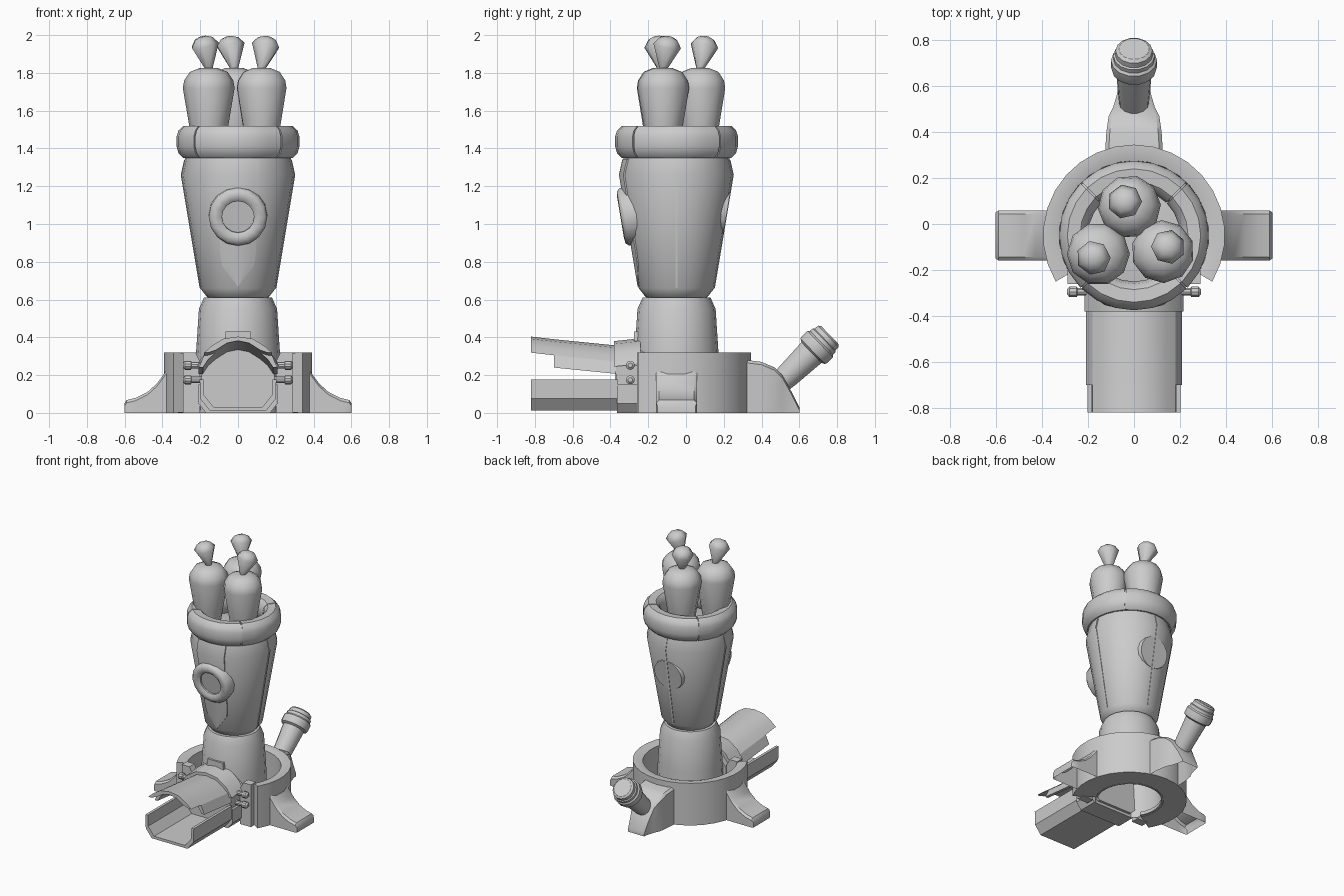
import bpy, bmesh
from math import radians, sin, cos, sqrt

if "Cube" in bpy.data.objects:
    bpy.data.objects.remove(bpy.data.objects["Cube"])

CY = -0.05  # y of the main vertical axis


def make(name, verts, faces, loc=(0, 0, 0), rot=(0, 0, 0), angle=35):
    me = bpy.data.meshes.new(name)
    me.from_pydata(verts, [], faces)
    bm = bmesh.new()
    bm.from_mesh(me)
    bmesh.ops.recalc_face_normals(bm, faces=bm.faces)
    bm.to_mesh(me)
    bm.free()
    me.shade_smooth()
    me.set_sharp_from_angle(angle=radians(angle))
    ob = bpy.data.objects.new(name, me)
    ob.location = loc
    ob.rotation_euler = [radians(a) for a in rot]
    bpy.context.collection.objects.link(ob)
    return ob


def lathe(name, prof, seg, loc=(0, CY, 0), rot=(0, 0, 0), a0=0, span=360,
          closed=False, caps=(True, True), angle=35):
    """Turn an (r, z) profile about z; arcs of a closed profile get end faces."""
    full, n = span == 360, len(prof)
    rings = seg if full else seg + 1
    verts = []
    for i in range(rings):
        a = radians(a0 + span * i / seg)
        verts += [(r * cos(a), r * sin(a), z) for r, z in prof]
    faces = []
    for i in range(seg):
        j = (i + 1) % rings
        for k in range(n if closed else n - 1):
            m = (k + 1) % n
            faces.append((i * n + k, j * n + k, j * n + m, i * n + m))
    if closed and not full:
        faces += [tuple(range(n)), tuple((rings - 1) * n + k for k in range(n))]
    if not closed:
        for use, k in zip(caps, (0, n - 1)):
            if use:
                faces.append(tuple(i * n + k for i in range(rings)))
    return make(name, verts, faces, loc, rot, angle)


def extrude(name, pts, y0, y1, dz=0.0):
    """Extrude a closed (x, z) outline along y, shifting it by dz at the far end."""
    n = len(pts)
    verts = [(x, y0, z) for x, z in pts] + [(x, y1, z + dz) for x, z in pts]
    faces = [(k, (k + 1) % n, n + (k + 1) % n, n + k) for k in range(n)]
    faces += [tuple(range(n)), tuple(range(n, 2 * n))]
    return make(name, verts, faces, angle=25)


def mirrored(half):
    """Complete a right-hand run of points with its left-hand mirror."""
    return half + [(-x, z) for x, z in reversed(half) if x > 1e-6]


def shell(half, t, s):
    """Thick open channel outline; s = +1 thickens upward, -1 downward."""
    inner = [(max(x - t, 0), z + (t * s if i < len(half) - 1 or x < 0.16 else 0))
             for i, (x, z) in enumerate(half)]
    run = [(-x, z) for x, z in reversed(half) if x > 0] + half
    back = inner[::-1] + [(-x, z) for x, z in inner if x > 0]
    return run + back


def leg(name, prof, turn):
    """Hollow foot: (distance, height, half width) stations, open underneath."""
    verts, faces = [], []
    for d, z, w in prof:
        verts += [(d, -w, 0), (d, -w, z - 0.015), (d, -w + 0.015, z),
                  (d, w - 0.015, z), (d, w, z - 0.015), (d, w, 0)]
    for i in range(len(prof) - 1):
        for k in range(5):
            a = i * 6 + k
            faces.append((a, a + 1, a + 7, a + 6))
    faces.append(tuple(range(len(verts) - 6, len(verts))))
    return make(name, verts, faces, (0, CY, 0), (0, 0, turn))


def body_radius(z):
    return 0.2 + (z - 0.66) / 6 if z < 1.26 else 0.3 - (z - 1.26) * 0.22


def panel(name, stations, turn, lift=0.005):
    """Thin plate following the body; stations are (z, half width)."""
    verts, faces, m = [], [], 8
    for z, w in stations:
        r = body_radius(z)
        for k, h in [(0, -0.02)] + [(k, lift) for k in range(m + 1)] + [(m, -0.02)]:
            x = w * (2 * k / m - 1)
            verts.append((x, -(sqrt(r * r - x * x) + h), z))
    n = m + 3
    for i in range(len(stations) - 1):
        for k in range(n - 1):
            a = i * n + k
            faces.append((a, a + 1, a + n + 1, a + n))
    return make(name, verts, faces, (0, CY, 0), (0, 0, turn))


# Neck and tapered body
lathe("neck", [(0.235, 0), (0.222, 0.32), (0.207, 0.55), (0.18, 0.61)], 20, caps=(False, True))
lathe("body", [(0.14, 0.6), (0.165, 0.615), (0.2, 0.66), (0.25, 0.96),
               (0.3, 1.26), (0.28, 1.35), (0.2, 1.37)], 24)
panel("front_panel", [(0.67, 0.003), (0.78, 0.085), (0.85, 0.095), (1.05, 0.102),
                      (1.26, 0.115), (1.345, 0.115)], 0)
for s, turn in (("right", 90), ("left", -90), ("back", 180)):
    panel(s + "_seam_strip", [(0.66, 0.006), (1.26, 0.006), (1.34, 0.006)], turn, 0.003)

# Collar in four padded segments over a slimmer core
collar = [(0.2, 1.44), (0.21, 1.49), (0.235, 1.515), (0.29, 1.52), (0.315, 1.495), (0.325, 1.465),
          (0.325, 1.41), (0.315, 1.375), (0.29, 1.35), (0.235, 1.355), (0.21, 1.385)]
for i in range(4):
    lathe(f"collar_segment_{i}", collar, 6, a0=45.8 + 90 * i, span=88.4, closed=True)
lathe("collar_core", [(0.2625 + (r - 0.2625) * 0.9, 1.435 + (z - 1.435) * 0.9)
                      for r, z in collar], 24, closed=True)

# Round front badge and flush back disc
bz = 1.04
br = body_radius(bz)
lathe("front_badge_ring", [(0.155, -0.06), (0.155, 0.012), (0.14, 0.03), (0.108, 0.034),
                           (0.085, 0.018), (0.085, -0.06)], 16,
      (0, CY - br, bz), (99.5, 0, 0), closed=True, angle=50)
lathe("front_badge_disc", [(0.09, -0.05), (0.09, 0.006)], 16, (0, CY - br, bz), (99.5, 0, 0))
lathe("back_disc", [(0.125, -0.045), (0.115, 0.003)], 16, (0, CY + br, 1.06), (-99.5, 0, 0))

# Three root vegetables with leafy tips
root = [(0.07, 1.3), (0.1, 1.5), (0.137, 1.72), (0.13, 1.76), (0.1, 1.805), (0.05, 1.825)]
tuft = [(0.018, -0.02), (0.022, 0.0), (0.076, 0.125), (0.05, 0.16), (0.02, 0.172)]
for i, (x, y, tx, ty) in enumerate([(-0.155, -0.13, 8, -10), (0.125, -0.12, -4, 14),
                                    (-0.02, 0.075, -14, 2)]):
    lathe(f"root_{i}", root, 10, (x, y, 0), (0, 0, 20 * i), angle=60)
    lathe(f"leaf_tip_{i}", tuft, 7, (x, y, 1.825), (tx, ty, 25 * i), angle=60)

# Open base ring with floor
lathe("base_ring", [(0.395, 0), (0.395, 0.32), (0.36, 0.32), (0.325, 0.31), (0.32, 0.03),
                    (0.22, 0.03), (0.22, 0.005)], 20, a0=-30.5, span=241, closed=True)

# Hollow feet
side = [(0.375, 0.23, 0.108), (0.4, 0.195, 0.108), (0.43, 0.155, 0.108), (0.48, 0.11, 0.108),
        (0.54, 0.08, 0.108), (0.59, 0.068, 0.108), (0.602, 0.05, 0.1)]
leg("right_foot", side, 0)
leg("left_foot", side, 180)
leg("back_foot", [(0.37, 0.28, 0.125), (0.45, 0.27, 0.12), (0.52, 0.24, 0.11),
                  (0.56, 0.2, 0.09), (0.61, 0.11, 0.075), (0.65, 0.03, 0.068)], 90)

# Slanted rear spout with stepped cap
lathe("rear_spout", [(0.055, -0.06), (0.066, 0.02), (0.078, 0.2), (0.096, 0.21), (0.1, 0.225),
                     (0.1, 0.265), (0.09, 0.275), (0.09, 0.295), (0.082, 0.3), (0.08, 0.325),
                     (0.066, 0.335)], 14, (0, 0.52, 0.18), (-46, 0, 0))

# Front housing with round port
extrude("front_housing", mirrored([(0.14, 0.02), (0.19, 0.07), (0.195, 0.25), (0.14, 0.32),
                                   (0.07, 0.345)]), -0.37, -0.2)
extrude("housing_hood", shell([(0, 0.395), (0.09, 0.38), (0.165, 0.33), (0.215, 0.26)],
                              0.03, -1), -0.24, -0.38, -0.015)
extrude("housing_base", mirrored([(0.17, 0.0), (0.21, 0.05), (0.21, 0.15)]), -0.365, -0.22)
extrude("neck_block", mirrored([(0.08, 0.3), (0.065, 0.43)]), -0.275, -0.2)
lathe("round_port", [(0.07, 0), (0.07, 0.006)], 20, (0, -0.37, 0.17), (90, 0, 0))

# Lower trough and split upper cover of the front chute
extrude("lower_trough", shell([(0, 0.012), (0.15, 0.012), (0.2, 0.075), (0.203, 0.178)],
                              0.02, 1), -0.82, -0.36)
arch = [(0, 0.0), (0.08, -0.012), (0.14, -0.05), (0.18, -0.085), (0.208, -0.15)]
extrude("upper_cover_front", shell([(x, z + 0.404) for x, z in arch[:4]], 0.022, -1),
        -0.82, -0.7, -0.014)
extrude("upper_cover_rear", shell([(x, z + 0.39) for x, z in arch], 0.022, -1),
        -0.7, -0.37, -0.033)

# Hinge pins and brackets on both sides
for s, name in ((1, "right"), (-1, "left")):
    for z in (0.175, 0.252):
        lathe(f"{name}_hinge_pin", [(0.017, 0), (0.017, 0.06), (0.024, 0.065), (0.024, 0.095),
                                    (0.012, 0.106)], 10, (s * 0.185, -0.295, z), (0, s * 90, 0))
    extrude(f"{name}_bracket", [(s * 0.2, 0), (s * 0.29, 0), (s * 0.29, 0.32), (s * 0.225, 0.32),
                                (s * 0.2, 0.27)], -0.26, -0.2)
